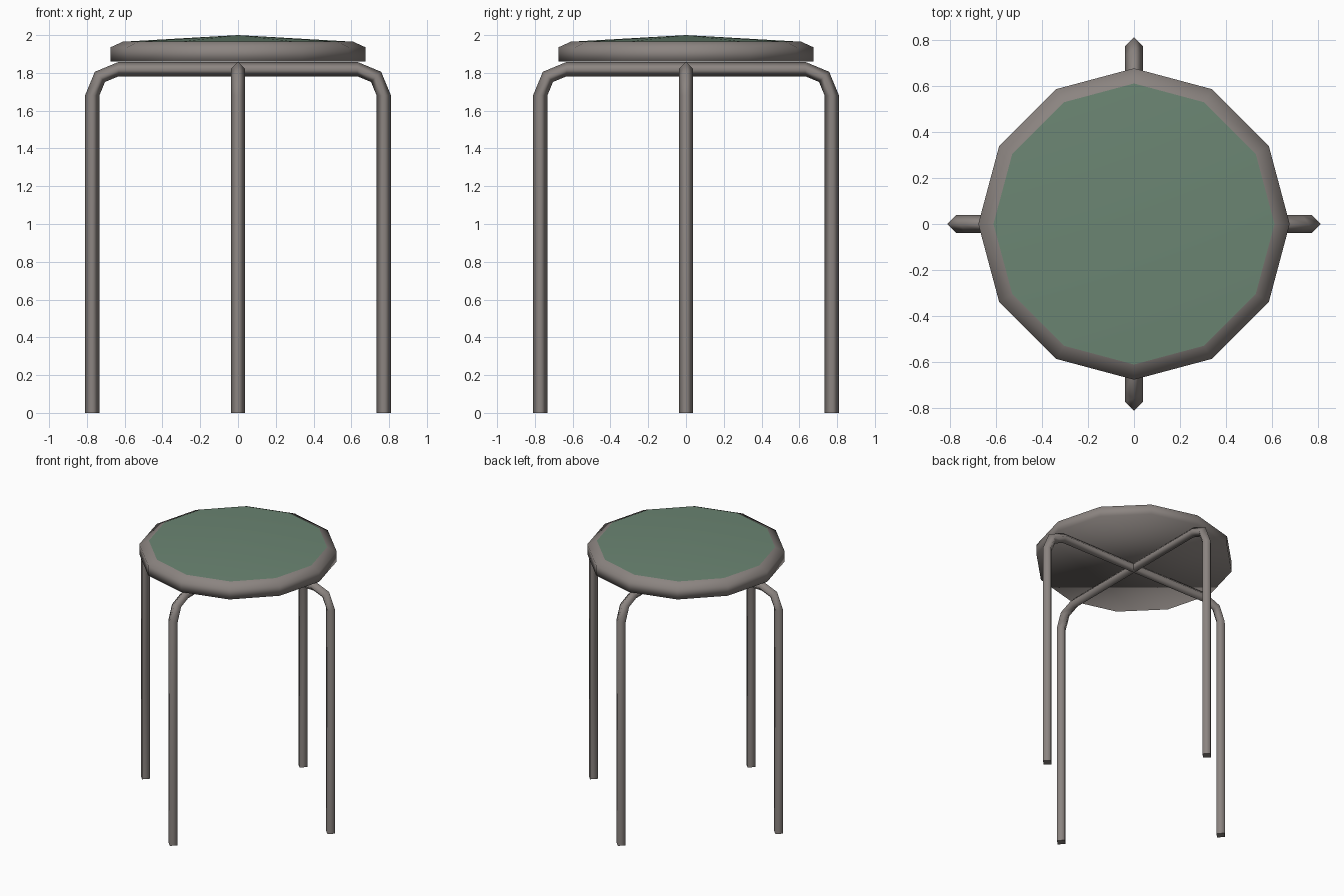
import bpy, bmesh, math
from mathutils import Vector, Matrix

if "Cube" in bpy.data.objects:
    bpy.data.objects.remove(bpy.data.objects["Cube"])


def material(name, rgb):
    m = bpy.data.materials.new(name)
    m.diffuse_color = (*rgb, 1)
    m.use_nodes = True
    m.node_tree.nodes["Principled BSDF"].inputs["Base Color"].default_value = m.diffuse_color
    return m


grey = material("warm grey metal", (0.26, 0.232, 0.218))
green = material("dull green cushion", (0.147, 0.235, 0.17))


def finish(name, bm, mats):
    bmesh.ops.recalc_face_normals(bm, faces=bm.faces)
    me = bpy.data.meshes.new(name)
    bm.to_mesh(me)
    bm.free()
    for m in mats:
        me.materials.append(m)
    me.polygons.foreach_set("use_smooth", [True] * len(me.polygons))
    ob = bpy.data.objects.new(name, me)
    bpy.context.collection.objects.link(ob)
    return ob


def bridge(bm, a, b):
    n = len(a)
    return [bm.faces.new((a[i], a[(i + 1) % n], b[(i + 1) % n], b[i])) for i in range(n)]


def disc_ring(bm, r, z, n=12):
    return [bm.verts.new((r * math.cos(2 * math.pi * i / n),
                          r * math.sin(2 * math.pi * i / n), z)) for i in range(n)]


# Seat rim: twelve-sided pan with a chamfered top edge and flat underside
bm = bmesh.new()
rings = [disc_ring(bm, r, z) for r, z in ((0.676, 1.86), (0.676, 1.935), (0.61, 1.965))]
for a, b in zip(rings, rings[1:]):
    bridge(bm, a, b)
bm.faces.new(rings[0][::-1])
# Cushion: shallow cone
apex = bm.verts.new((0, 0, 2.0))
for i in range(12):
    f = bm.faces.new((rings[-1][i], rings[-1][(i + 1) % 12], apex))
    f.material_index = 1
for v in rings[-1]:
    for e in v.link_edges:
        if {f.material_index for f in e.link_faces} == {0, 1}:
            e.smooth = False
finish("seat", bm, [grey, green])


# Leg frames: bent tubes with a diamond section, crossing under the seat
def leg_frame(name, angle):
    leg_x, bar_z, bend, r = 0.772, 1.82, 0.14, 0.038
    half = [(Vector((leg_x, 0, 0)), Vector((1, 0, 0)))]
    for t in (0, 45, 90):
        d = Vector((math.cos(math.radians(t)), 0, math.sin(math.radians(t))))
        half.append((Vector((leg_x - bend, 0, bar_z - bend)) + d * bend, d))
    flip = Matrix.Diagonal((-1, 1, 1))
    path = half + [(flip @ p, flip @ d) for p, d in reversed(half)]
    side = Vector((0, r, 0))
    bm = bmesh.new()
    rings = [[bm.verts.new(p + o) for o in (d * r, side, -d * r, -side)] for p, d in path]
    for a, b in zip(rings, rings[1:]):
        bridge(bm, a, b)
    caps = [bm.faces.new(rings[0]), bm.faces.new(rings[-1])]
    for f in caps:
        for e in f.edges:
            e.smooth = False
    bmesh.ops.rotate(bm, verts=bm.verts, cent=(0, 0, 0),
                     matrix=Matrix.Rotation(angle, 3, 'Z'))
    finish(name, bm, [grey])


leg_frame("side_leg_frame", 0)
leg_frame("front_back_leg_frame", math.pi / 2)
